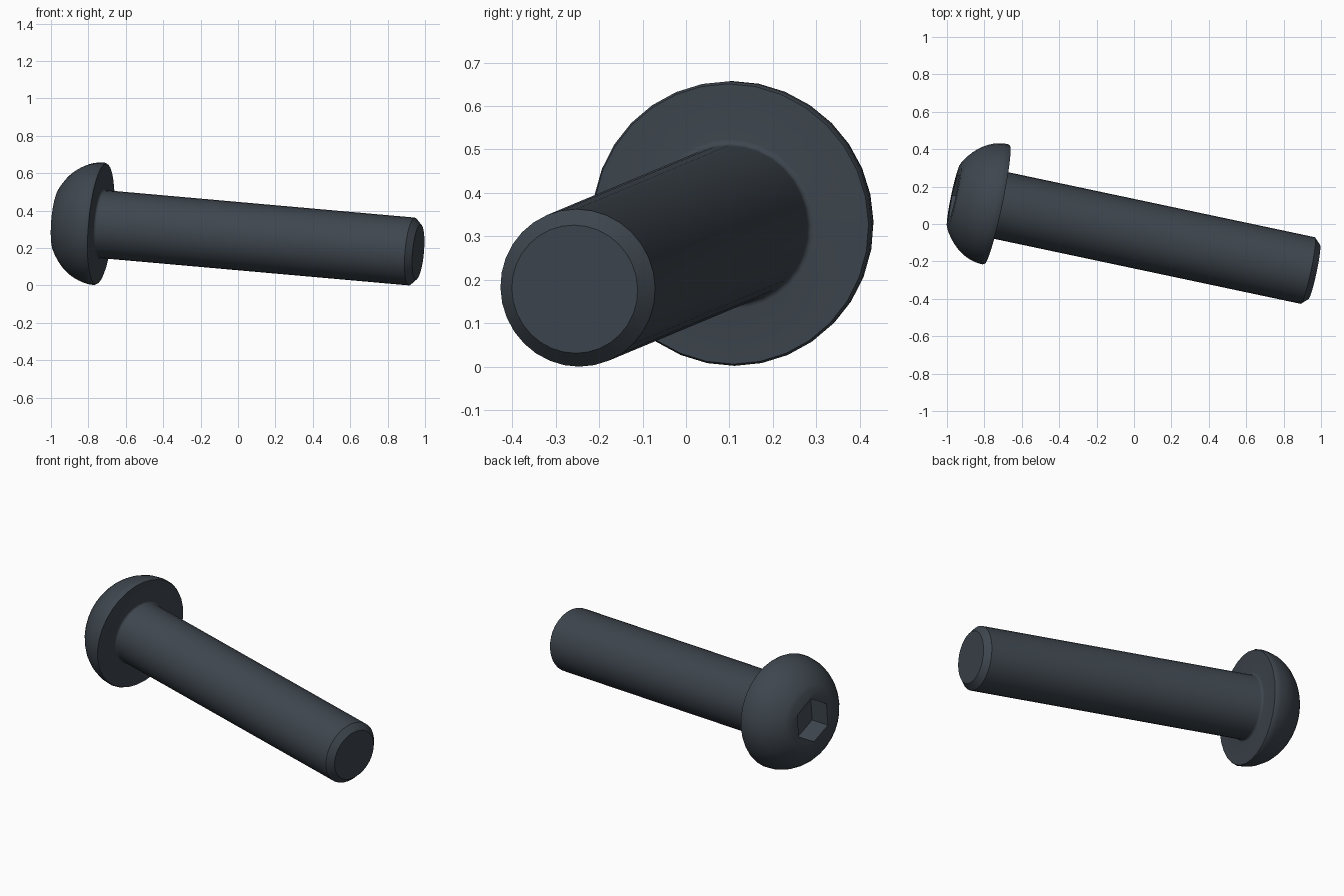
import bpy, bmesh
from math import sin, cos, pi, radians, asin
from mathutils import Matrix, Vector

cube = bpy.data.objects.get("Cube")
if cube:
    bpy.data.objects.remove(cube, do_unlink=True)

# Dark steel finish
STEEL = (0.048, 0.061, 0.076, 1)
steel = bpy.data.materials.new("dark_steel")
steel.use_nodes = True
steel.diffuse_color = STEEL
steel.node_tree.nodes["Principled BSDF"].inputs["Base Color"].default_value = STEEL

# Tilted frame: local z runs from the head rim to the tip, local x points up
axis = Vector((1, -0.212, -0.0885)).normalized()
side = axis.cross(Vector((0, 0, 1))).normalized()
up = side.cross(axis)
frame = Matrix((up, axis.cross(up), axis)).transposed().to_4x4()
frame.translation = (-0.742, 0.1055, 0.3295)


def revolve(name, profile, sides):
    """Turn (radius, height) points around the axis and cap both ends."""
    bm = bmesh.new()
    rings = [[bm.verts.new((r * cos(2 * pi * i / sides), r * sin(2 * pi * i / sides), z))
              for i in range(sides)] for r, z in profile]
    for a, b in zip(rings, rings[1:]):
        for i in range(sides):
            j = (i + 1) % sides
            bm.faces.new((a[i], a[j], b[j], b[i]))
    bm.faces.new(rings[0])
    bm.faces.new(rings[-1])
    bmesh.ops.recalc_face_normals(bm, faces=bm.faces)
    mesh = bpy.data.meshes.new(name)
    bm.to_mesh(mesh)
    bm.free()
    mesh.materials.append(steel)
    obj = bpy.data.objects.new(name, mesh)
    obj.matrix_world = frame
    bpy.context.collection.objects.link(obj)
    return obj


HEAD_R, DOME_H, FACE_Z = 0.3287, 0.267, 0.226
SHAFT_R, LENGTH, CHAMFER = 0.182, 1.75, 0.034
UNDER, FILLET = 0.01, 0.014

# Domed head, from the flat face out to the rim
start = asin(FACE_Z / DOME_H)
profile = [(HEAD_R * cos(start * (1 - i / 10)), -DOME_H * sin(start * (1 - i / 10)))
           for i in range(11)]
# Underside with a small fillet into the shaft
profile.append((HEAD_R - 0.005, UNDER))
for i in range(5):
    t = i / 4 * pi / 2
    profile.append((SHAFT_R + FILLET * (1 - sin(t)), UNDER + FILLET * (1 - cos(t))))
# Shaft and chamfered tip
profile += [(SHAFT_R, LENGTH - CHAMFER), (SHAFT_R - CHAMFER, LENGTH)]
screw = revolve("button_head_screw", profile, 32)

# Hexagonal drive socket
cutter = revolve("socket_cutter", [(0.127, -0.4), (0.127, -FACE_Z + 0.128)], 6)
cutter.hide_render = True
cut = screw.modifiers.new("socket", 'BOOLEAN')
cut.operation = 'DIFFERENCE'
cut.solver = 'EXACT'
cut.object = cutter

bpy.ops.object.select_all(action='DESELECT')
screw.select_set(True)
bpy.context.view_layer.objects.active = screw
bpy.ops.object.modifier_apply(modifier=cut.name)
bpy.data.objects.remove(cutter, do_unlink=True)
bpy.ops.object.shade_smooth_by_angle(angle=radians(30))
